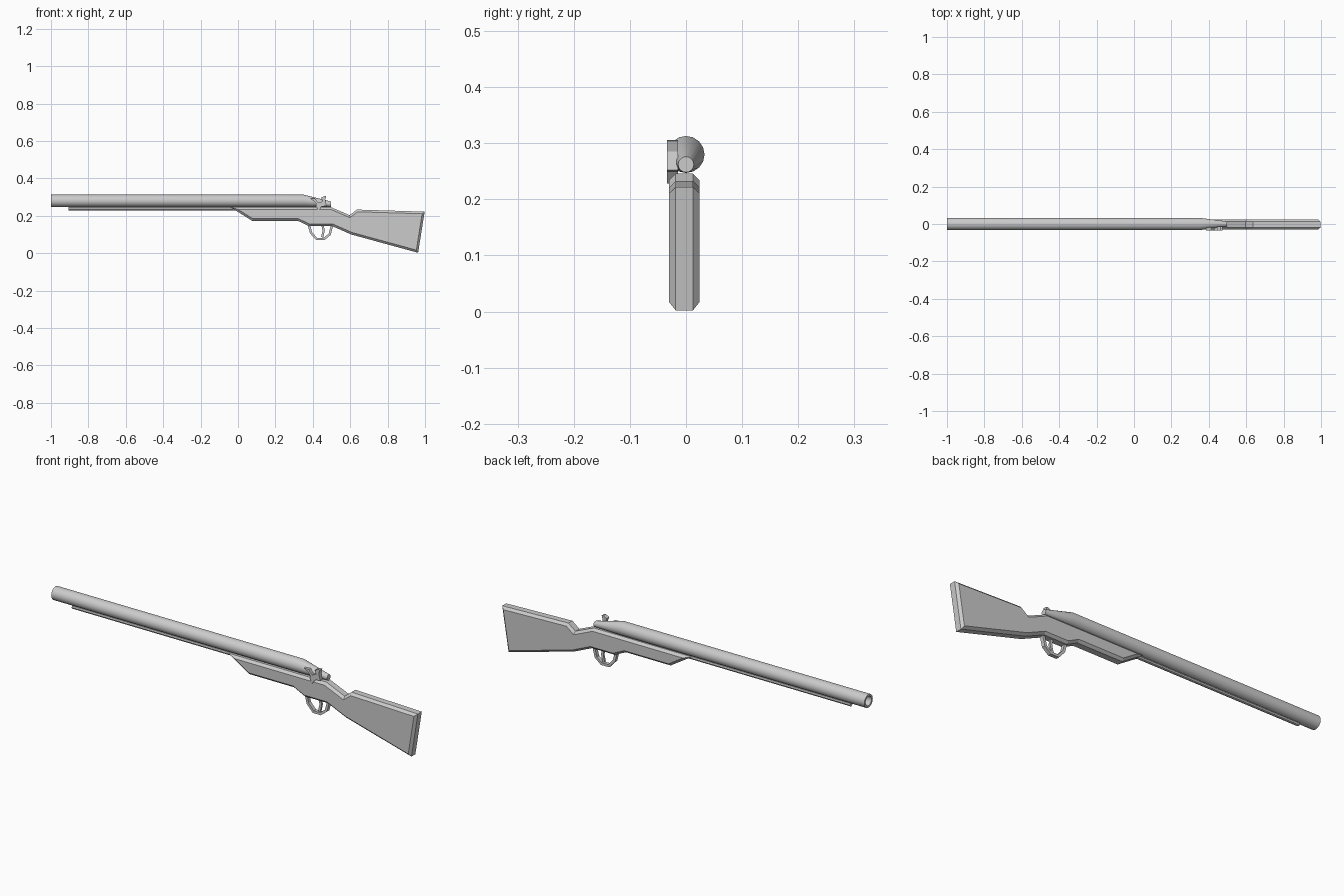
import bpy, bmesh, math
from mathutils import Vector

if "Cube" in bpy.data.objects:
    bpy.data.objects.remove(bpy.data.objects["Cube"])

MID = -0.003  # y centre of the stock


def finish(name, bm, smooth=False):
    bmesh.ops.recalc_face_normals(bm, faces=bm.faces)
    me = bpy.data.meshes.new(name)
    bm.to_mesh(me)
    bm.free()
    ob = bpy.data.objects.new(name, me)
    bpy.context.collection.objects.link(ob)
    if smooth:
        bpy.ops.object.select_all(action='DESELECT')
        ob.select_set(True)
        bpy.context.view_layer.objects.active = ob
        bpy.ops.object.shade_smooth_by_angle(angle=math.radians(35))
    return ob


def tube(name, sections, sides):
    """Loft circles along x; sections are (x, centre z, radius)."""
    bm = bmesh.new()
    rings = []
    for x, z, r in sections:
        rings.append([bm.verts.new((x, r * math.cos(2 * math.pi * i / sides),
                                    z + r * math.sin(2 * math.pi * i / sides)))
                      for i in range(sides)])
    for a, b in zip(rings, rings[1:]):
        for i in range(sides):
            j = (i + 1) % sides
            bm.faces.new((a[i], a[j], b[j], b[i]))
    bm.faces.new(rings[0])
    bm.faces.new(rings[-1])
    return finish(name, bm, True)


def plate(name, outline, y0, y1, chamfer=0):
    """Extrude an x-z outline from y0 to y1, chamfering the rims."""
    bm = bmesh.new()
    f = bm.faces.new([bm.verts.new((x, y0, z)) for x, z in outline])
    ext = bmesh.ops.extrude_face_region(bm, geom=[f], use_keep_orig=True)
    bmesh.ops.translate(bm, vec=(0, y1 - y0, 0),
                        verts=[v for v in ext['geom'] if isinstance(v, bmesh.types.BMVert)])
    bmesh.ops.recalc_face_normals(bm, faces=bm.faces)
    if chamfer:
        rims = [e for e in bm.edges if abs(e.verts[0].co.y - e.verts[1].co.y) < 1e-6]
        bmesh.ops.bevel(bm, geom=rims, offset=chamfer, offset_type='WIDTH', segments=1,
                        profile=0.5, affect='EDGES', clamp_overlap=True)
    return finish(name, bm)


def strip(name, path, thick, width):
    """Flat bar following an x-z path."""
    pts = [Vector(p) for p in path]
    left, right = [], []
    for i, p in enumerate(pts):
        d = (pts[min(i + 1, len(pts) - 1)] - pts[max(i - 1, 0)]).normalized()
        n = Vector((-d.y, d.x)) * thick / 2
        left.append(p + n)
        right.append(p - n)
    return plate(name, left + right[::-1], MID - width / 2, MID + width / 2)


# Barrel with open muzzle and tapered breech
tube("barrel", [(-0.85, 0.28, 0.023), (-1.0, 0.28, 0.023), (-1.0, 0.28, 0.033),
                (0.35, 0.28, 0.033), (0.497, 0.262, 0.014)], 16)

# Ramrod under the barrel
tube("ramrod", [(-0.905, 0.237, 0.009), (0.05, 0.237, 0.009)], 8)

# Wooden stock with chamfered edges
plate("stock", [(-0.04, 0.246), (0.075, 0.173), (0.32, 0.173), (0.38, 0.144),
                (0.505, 0.144), (0.605, 0.10), (0.963, 0.002), (0.998, 0.222),
                (0.635, 0.233), (0.597, 0.203), (0.497, 0.246)],
      MID - 0.027, MID + 0.027, 0.0165)

# Trigger guard and trigger
strip("trigger_guard", [(0.38, 0.15), (0.39, 0.11), (0.42, 0.076), (0.46, 0.076),
                        (0.49, 0.10), (0.503, 0.15)], 0.013, 0.018)
strip("trigger", [(0.452, 0.15), (0.458, 0.12), (0.45, 0.085)], 0.012, 0.01)

# Lock on the near side: pan arm, foot and upright hammer
plate("lock_hammer", [(0.385, 0.292), (0.412, 0.291), (0.43, 0.270), (0.452, 0.277),
                      (0.444, 0.296), (0.462, 0.306), (0.472, 0.304), (0.466, 0.285),
                      (0.474, 0.252), (0.448, 0.250), (0.430, 0.228), (0.417, 0.250),
                      (0.418, 0.265), (0.402, 0.281)], -0.034, -0.014)
